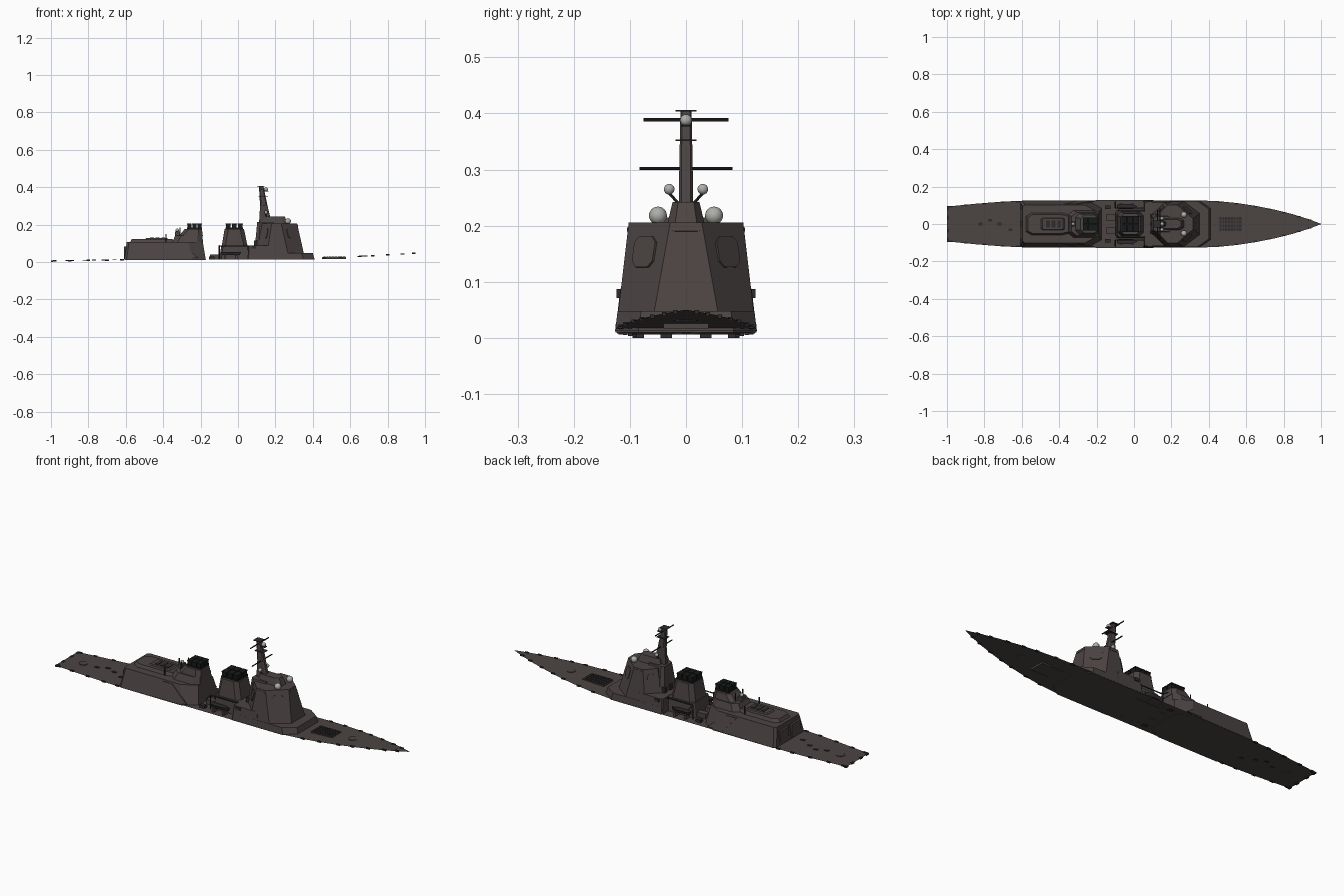
import bpy, bmesh, math
from mathutils import Vector, Matrix

if "Cube" in bpy.data.objects:
    bpy.data.objects.remove(bpy.data.objects["Cube"])


def material(name, rgb):
    m = bpy.data.materials.new(name)
    m.diffuse_color = (*rgb, 1)
    m.use_nodes = True
    m.node_tree.nodes["Principled BSDF"].inputs["Base Color"].default_value = m.diffuse_color
    return m


HULL = material("warm_dark_grey", (0.072, 0.058, 0.057))
DARK = material("deep_grey", (0.028, 0.025, 0.025))
BLACK = material("funnel_black", (0.009, 0.010, 0.010))
PALE = material("dome_grey", (0.42, 0.42, 0.40))


def finish(name, bm, mat, recalc=True):
    if recalc:
        bmesh.ops.recalc_face_normals(bm, faces=bm.faces)
    me = bpy.data.meshes.new(name)
    bm.to_mesh(me)
    bm.free()
    me.materials.append(mat)
    ob = bpy.data.objects.new(name, me)
    bpy.context.collection.objects.link(ob)
    return ob


def plan(x0, x1, h, ca, wa, cf, wf):
    """Eight-sided plan: aft / fore chamfer depths and end face half widths."""
    half = [(x0, wa), (x0 + ca, h), (x1 - cf, h), (x1, wf)]
    return [(x, -y) for x, y in half] + [(x, y) for x, y in reversed(half)]


def loft(name, rings, mat=HULL):
    bm = bmesh.new()
    vs = [[bm.verts.new((x, y, z)) for x, y in pts] for z, pts in rings]
    n = len(vs[0])
    for a, b in zip(vs, vs[1:]):
        for i in range(n):
            j = (i + 1) % n
            bm.faces.new((a[i], a[j], b[j], b[i]))
    bm.faces.new(vs[0])
    bm.faces.new(vs[-1])
    return finish(name, bm, mat)


def boxes(name, items, mat):
    """Each item: centre x,y,z, size x,y,z."""
    bm = bmesh.new()
    for x, y, z, sx, sy, sz in items:
        bmesh.ops.create_cube(bm, size=1, matrix=Matrix.Translation((x, y, z)) @ Matrix.Diagonal((sx, sy, sz, 1)))
    return finish(name, bm, mat)


def rods(name, items, r, mat, seg=8):
    bm = bmesh.new()
    for a, b in items:
        a, b = Vector(a), Vector(b)
        d = b - a
        rot = d.to_track_quat('Z', 'Y').to_matrix().to_4x4()
        bmesh.ops.create_cone(bm, cap_ends=True, segments=seg, radius1=r, radius2=r, depth=d.length,
                              matrix=Matrix.Translation((a + b) / 2) @ rot)
    return finish(name, bm, mat)


def domes(name, pts, r):
    bm = bmesh.new()
    for p in pts:
        bmesh.ops.create_uvsphere(bm, u_segments=20, v_segments=12, radius=r, matrix=Matrix.Translation(p))
    for f in bm.faces:
        f.smooth = True
    return finish(name, bm, PALE)


def plate(name, quad, s0, s1, t0, t1, thick=0.004, cut=0.2, mat=HULL):
    """Cut-corner plate lying on a wall given by low-a, low-b, high-b, high-a."""
    a, b, c, d = map(Vector, quad)
    nrm = (b - a).cross(d - a).normalized()
    if nrm.dot((a + b + c + d) / 4 - Vector(((a.x + b.x) / 2 - math.copysign(0.1, a.x + b.x - 0.47), 0, 0.1))) < 0:
        nrm = -nrm
    uv = [(cut, 0), (1 - cut, 0), (1, cut), (1, 1 - cut), (1 - cut, 1), (cut, 1), (0, 1 - cut), (0, cut)]
    bm = bmesh.new()
    low, high = [], []
    for u, v in uv:
        s, t = s0 + (s1 - s0) * u, t0 + (t1 - t0) * v
        p = a.lerp(b, s).lerp(d.lerp(c, s), t)
        low.append(bm.verts.new(p))
        high.append(bm.verts.new(p + nrm * thick))
    for i in range(8):
        j = (i + 1) % 8
        bm.faces.new((low[i], low[j], high[j], high[i]))
    bm.faces.new(low)
    bm.faces.new(high)
    return finish(name, bm, mat)


# Main deck: one thin sheet, rising toward the bow
OUT = [(-1, .093), (-.85, .108), (-.7, .12), (-.55, .126), (-.2, .127), (.1, .127), (.35, .126), (.45, .122),
       (.55, .112), (.65, .097), (.75, .077), (.85, .052), (.93, .027), (1, .001)]


def deck_z(x):
    return .006 + .008 * min(1, (x + 1) / .6) + .036 * (max(0, x - .3) / .7) ** 1.2


def beam(x):
    for (xa, ya), (xb, yb) in zip(OUT, OUT[1:]):
        if xa <= x <= xb:
            return ya + (yb - ya) * (x - xa) / (xb - xa)


bm = bmesh.new()
pairs = [[bm.verts.new((x, s * y, deck_z(x))) for s in (-1, 1)] for x, y in OUT]
for p, q in zip(pairs, pairs[1:]):
    bm.faces.new((p[0], q[0], q[1], p[1]))
finish("main_deck", bm, HULL, recalc=False)

# Edge chocks, bollards and stern fittings
xs = [-.98, -.9, -.8, -.7, -.62, .46, .55, .65, .72, .8, .88, .94]
boxes("edge_chocks", [(x, s * (beam(x) - .004), deck_z(x), .02, .008, .007) for x in xs for s in (-1, 1)], DARK)
boxes("stern_chocks", [(-.994, y, .004, .012, .02, .008) for y in (-.085, -.035, .035, .085)], DARK)
boxes("stern_hatches", [(x, y, deck_z(x) + .001, .022, .014, .004)
                        for x, y in ((-.82, 0), (-.77, .02), (-.72, 0), (-.66, -.03))], DARK)
rods("deck_rings", [((x, 0, deck_z(x) - .001), (x, 0, deck_z(x) + .003)) for x in (.67, -.9)], .022, HULL, 20)

# Forward launcher block with hatch grid
boxes("launcher_base", [(.515, 0, .022, .125, .08, .010)], HULL)
boxes("launcher_hatches", [(.463 + i * .015, y, .028, .012, .016, .003)
                           for i in range(8) for y in (-.029, -.01, .01, .029)], DARK)

# Forward deckhouse and bridge tower
loft("forward_deckhouse", [(.012, plan(.05, .41, .126, .005, .122, .06, .085)),
                           (.048, plan(.053, .40, .122, .005, .118, .06, .08))])
loft("boat_deck_house", [(.045, plan(.052, .2, .122, .005, .118, .005, .11)),
                         (.088, plan(.056, .2, .117, .005, .112, .005, .11))])
lo = plan(.095, .352, .121, .06, .06, .085, .057)
hi = plan(.13, .316, .102, .05, .05, .085, .028)
ZB, ZT = .045, .206
loft("bridge_tower", [(ZB, lo), (ZT, hi)])
for n, i in enumerate((0, 2, 4, 6)):
    quad = [(*lo[i], ZB), (*lo[i + 1], ZB), (*hi[i + 1], ZT), (*hi[i], ZT)]
    plate(f"radar_panel_{n}", quad, .24, .76, .5, .84)
for n, i in enumerate((1, 3, 5)):
    quad = [(*lo[i], ZB), (*lo[i + 1], ZB), (*hi[i + 1], ZT), (*hi[i], ZT)]
    plate(f"bridge_window_band_{n}", quad, .1, .9, .9, .95, .0015, .1)
loft("tower_aft_step", [(.08, plan(.09, .2, .065, .02, .05, .01, .06)), (.215, plan(.103, .19, .04, .015, .03, .01, .04))])
loft("mast_base", [(.2, plan(.13, .27, .034, .02, .022, .025, .02)), (.242, plan(.14, .25, .024, .015, .018, .02, .014))])

# Mast with yards, platforms and domes
loft("mast", [(.2, plan(.112, .182, .013, .008, .008, .008, .008)),
              (.3, plan(.118, .158, .012, .006, .008, .006, .008)),
              (.404, plan(.112, .136, .010, .004, .007, .004, .007))])
rods("yards", [((.14, -.083, .302), (.14, .083, .302)), ((.125, -.076, .389), (.125, .076, .389))], .003, DARK)
boxes("mast_platforms", [(.122, 0, .405, .04, .038, .003), (.135, 0, .352, .05, .038, .003),
                         (.148, 0, .378, .03, .018, .003)], DARK)
rods("dome_arms", [((.15, s * .012, .238), (.15, s * .03, .258)) for s in (-1, 1)], .0025, DARK)
domes("small_domes", [(.15, -.03, .265), (.15, .03, .265)], .0095)
domes("masthead_dome", [(.15, 0, .388)], .0105)
domes("large_domes", [(.267, -.05, .218), (.267, .05, .218)], .016)
boxes("aft_mast_lockers", [(.1, y, .10, .03, .018, .03) for y in (-.045, 0, .045)], DARK)

# Forward funnel with exhaust caps
loft("funnel_house", [(.012, plan(-.1, .06, .075, .01, .06, .005, .07)), (.086, plan(-.09, .056, .07, .01, .055, .005, .065))])
loft("forward_funnel", [(.08, plan(-.088, .052, .066, .02, .045, .02, .045)), (.176, plan(-.072, .032, .056, .02, .038, .02, .038))])
boxes("forward_exhausts", [(-.052 + i * .032, s * .022, .188, .026, .036, .032)
                           for i in range(3) for s in (-1, 1)], BLACK)
boxes("forward_exhaust_rim", [(-.02, 0, .179, .094, .086, .010)], BLACK)
boxes("forward_exhaust_lips", [(-.052 + i * .032, s * .022, .204, .029, .039, .005)
                               for i in range(3) for s in (-1, 1)], BLACK)

# Boats, cradles, davits and deck lockers amidships
for s, side in ((-1, "right"), (1, "left")):
    loft(f"boat_{side}", [(z, [(x, y + s * .094) for x, y in plan(-.085 - g, .01 + g, .008 + g, .01, .007, .035, .002)])
                          for z, g in ((.036, 0), (.052, .006))], DARK)
    boxes(f"boat_cradles_{side}", [(x, s * .094, .025, .012, .03, .024) for x in (-.07, -.01)], HULL)
    rods(f"boat_davit_{side}", [((-.1, s * .085, .012), (-.1, s * .085, .088)),
                                ((-.1, s * .085, .088), (-.1, s * .12, .08)),
                                ((-.1, s * .085, .086), (.055, s * .085, .086))], .003, DARK)
    boxes(f"side_locker_{side}", [(.085, s * .119, .079, .025, .01, .016), (-.14, s * .09, .02, .03, .02, .016)], DARK)
boxes("midship_launchers", [(-.125, s * .035, .026, .05, .03, .026) for s in (-1, 1)], HULL)

# Hangar block with roof pad and sloped side panels
a0 = plan(-.608, -.172, .126, .012, .115, .075, .085)
a1 = plan(-.595, -.188, .102, .012, .092, .075, .06)
loft("hangar", [(.010, a0), (.106, a1)])
loft("hangar_roof_pad", [(.104, plan(-.578, -.34, .06, .03, .042, .05, .05)), (.122, plan(-.568, -.35, .052, .03, .036, .05, .042))])
loft("hangar_roof_top", [(.12, plan(-.5, -.37, .034, .01, .028, .01, .03)), (.128, plan(-.49, -.38, .03, .01, .024, .01, .026))])
boxes("hangar_door", [(-.603, s * .048, .05, .012, .075, .068) for s in (-1, 1)], HULL)
boxes("roof_vents", [(-.46 + i * .03, 0, .129, .02, .04, .004) for i in range(3)], DARK)
for s in (-1, 1):
    bm = bmesh.new()
    quad = [(-.37, .098), (-.31, .098), (-.21, .02), (-.30, .02)]
    pts = [[bm.verts.new((x, s * (.126 - (z - .01) * .25 + o), z)) for x, z in quad] for o in (-.003, .003)]
    for i in range(4):
        bm.faces.new((pts[0][i], pts[0][(i + 1) % 4], pts[1][(i + 1) % 4], pts[1][i]))
    bm.faces.new(pts[1])
    finish("side_panel_" + ("left" if s > 0 else "right"), bm, HULL)

# Aft funnel, exhaust caps and small sensors
loft("aft_funnel_base", [(.1, plan(-.355, -.187, .075, .03, .05, .03, .05)), (.142, plan(-.335, -.19, .062, .03, .04, .03, .045))])
loft("aft_funnel", [(.14, plan(-.315, -.188, .056, .02, .035, .02, .04)), (.176, plan(-.285, -.193, .048, .02, .03, .02, .034))])
boxes("aft_exhausts", [(-.26 + i * .027, s * .018, .189, .022, .030, .030)
                       for i in range(3) for s in (-1, 1)], BLACK)
boxes("aft_exhaust_rim", [(-.233, 0, .179, .08, .07, .010)], BLACK)
boxes("aft_exhaust_lips", [(-.26 + i * .027, s * .018, .204, .025, .033, .005)
                           for i in range(3) for s in (-1, 1)], BLACK)
rods("whip_aerials", [((-.385, s * .06, .1), (-.385, s * .06, .15)) for s in (-1, 1)]
     + [((-.31, s * .03, .14), (-.31, s * .03, .185)) for s in (-1, 1)], .003, DARK)
boxes("aft_director", [(-.325, 0, .152, .022, .03, .024)], HULL)
domes("aft_dome", [(-.325, 0, .17)], .009)
